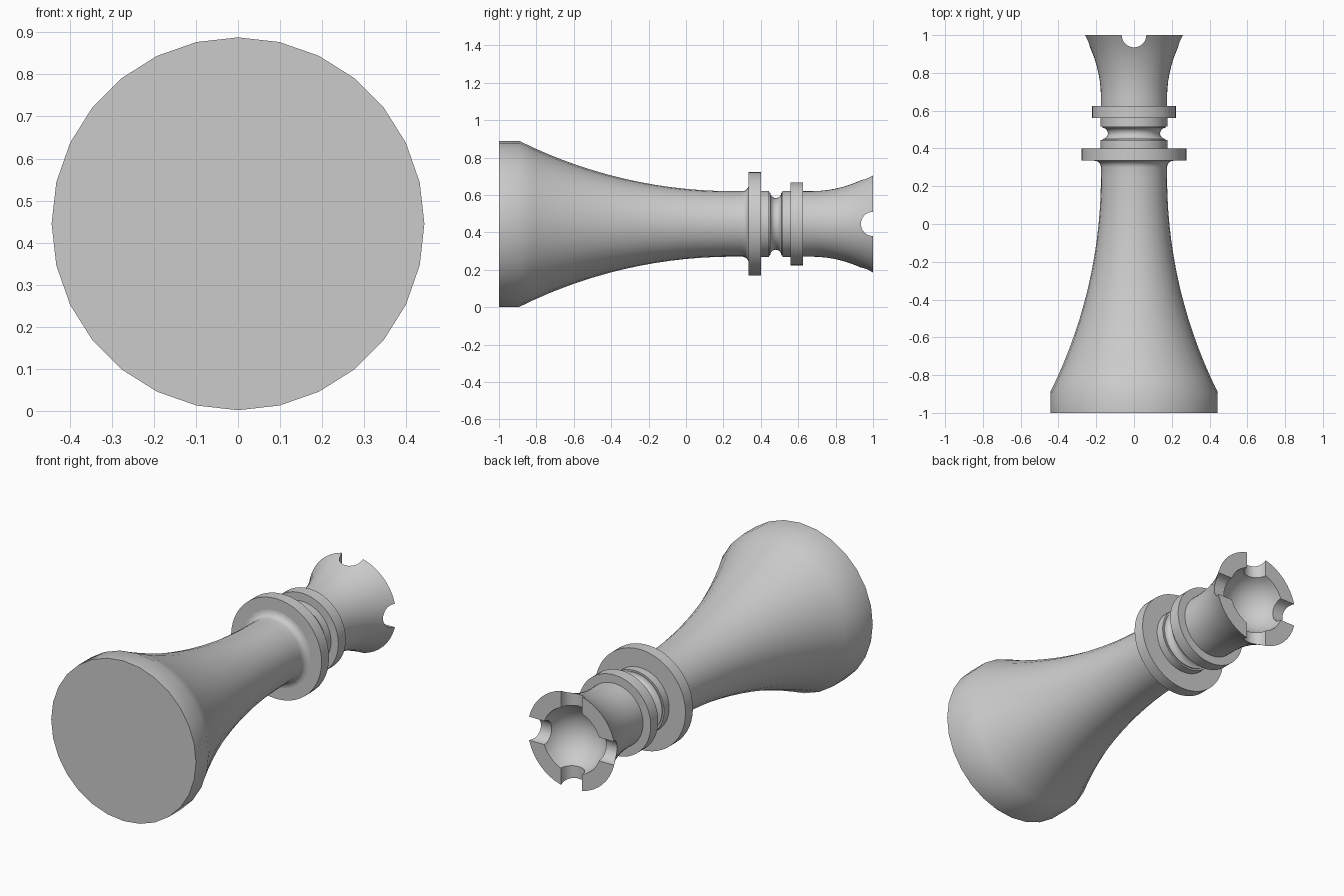
import bpy, bmesh, math
from mathutils import Matrix, Vector

cube = bpy.data.objects.get("Cube")
if cube:
    bpy.data.objects.remove(cube)

AXIS_Z = 0.445

stone = bpy.data.materials.new("grey stone")
stone.use_nodes = True
GREY = (0.6, 0.6, 0.6, 1)
stone.diffuse_color = GREY
stone.node_tree.nodes["Principled BSDF"].inputs["Base Color"].default_value = GREY


def arc(cy, cr, radius, start, end, steps):
    """Points (y, r) on an arc; angles in degrees from the +y direction."""
    angles = [math.radians(start + (end - start) * i / steps) for i in range(steps + 1)]
    return [(cy + radius * math.cos(a), cr + radius * math.sin(a)) for a in angles]


def flare(y0, r0, y1, r1, steps):
    """Circular flare, parallel to the axis at (y0, r0), widening to (y1, r1)."""
    d, rise = y1 - y0, r1 - r0
    radius = (d * d + rise * rise) / (2 * rise)
    end = -90 + math.degrees(math.asin(d / radius))
    return arc(y0, r0 + radius, radius, -90, end, steps)


def lathe(name, profile, sides):
    """Turn a (y, r) profile around the lying axis."""
    bm = bmesh.new()
    verts = [bm.verts.new((0, y, AXIS_Z + r)) for y, r in profile]
    edges = [bm.edges.new(pair) for pair in zip(verts, verts[1:])]
    bmesh.ops.spin(bm, geom=verts + edges, cent=(0, 0, AXIS_Z), axis=(0, 1, 0),
                   angle=math.tau, steps=sides, use_merge=True)
    bmesh.ops.remove_doubles(bm, verts=bm.verts, dist=1e-5)
    bmesh.ops.recalc_face_normals(bm, faces=bm.faces)
    mesh = bpy.data.meshes.new(name)
    bm.to_mesh(mesh)
    bm.free()
    mesh.materials.append(stone)
    obj = bpy.data.objects.new(name, mesh)
    bpy.context.collection.objects.link(obj)
    return obj


def finish(obj):
    bpy.ops.object.select_all(action="DESELECT")
    obj.select_set(True)
    bpy.context.view_layer.objects.active = obj
    bpy.ops.object.shade_smooth_by_angle(angle=math.radians(30))


# Flared foot and stem, with a small fillet under the collar
stem = [(-1, 0), (-1, 0.443)]
stem += flare(0.25, 0.175, -0.89, 0.443, 14)[::-1]
stem += arc(0.30, 0.21, 0.035, -90, 0, 5)
stem += [(0.335, 0)]
finish(lathe("flared_stem", stem, 28))

# Wide collar
finish(lathe("wide_collar", [(0.335, 0), (0.335, 0.277), (0.4, 0.277), (0.4, 0)], 48))

# Neck with a rounded groove
neck = [(0.4, 0), (0.4, 0.177), (0.445, 0.177), (0.445, 0.168)]
neck += arc(0.48, 0.168, 0.03, 180, 360, 8)
neck += [(0.515, 0.168), (0.515, 0.177), (0.56, 0.177), (0.56, 0)]
finish(lathe("grooved_neck", neck, 48))

# Narrow collar
finish(lathe("narrow_collar", [(0.56, 0), (0.56, 0.222), (0.625, 0.222), (0.625, 0)], 48))

# Hollow tower top
tower = [(0.625, 0), (0.625, 0.175)]
tower += flare(0.67, 0.175, 1, 0.268, 8)
tower += arc(1, 0, 0.18, 90, 180, 8)[:-1] + [(0.82, 0)]
tower_top = lathe("tower_top", tower, 48)

# Four rounded notches cut by two crossing cylinders
for label, axis in (("cross", "Y"), ("upright", "Z")):
    bm = bmesh.new()
    turn = Matrix.Rotation(math.pi / 2, 4, "Y") if axis == "Y" else Matrix.Identity(4)
    place = Matrix.Translation(Vector((0, 1, AXIS_Z))) @ turn
    bmesh.ops.create_cone(bm, cap_ends=True, segments=32, radius1=0.065,
                          radius2=0.065, depth=0.8, matrix=place)
    mesh = bpy.data.meshes.new("notch_cutter_" + label)
    bm.to_mesh(mesh)
    bm.free()
    mesh.materials.append(stone)
    cutter = bpy.data.objects.new(mesh.name, mesh)
    bpy.context.collection.objects.link(cutter)
    cut = tower_top.modifiers.new("notch_" + label, "BOOLEAN")
    cut.operation, cut.solver, cut.object = "DIFFERENCE", "EXACT", cutter
    bpy.context.view_layer.objects.active = tower_top
    bpy.ops.object.modifier_apply(modifier=cut.name)
    bpy.data.objects.remove(cutter)
finish(tower_top)
